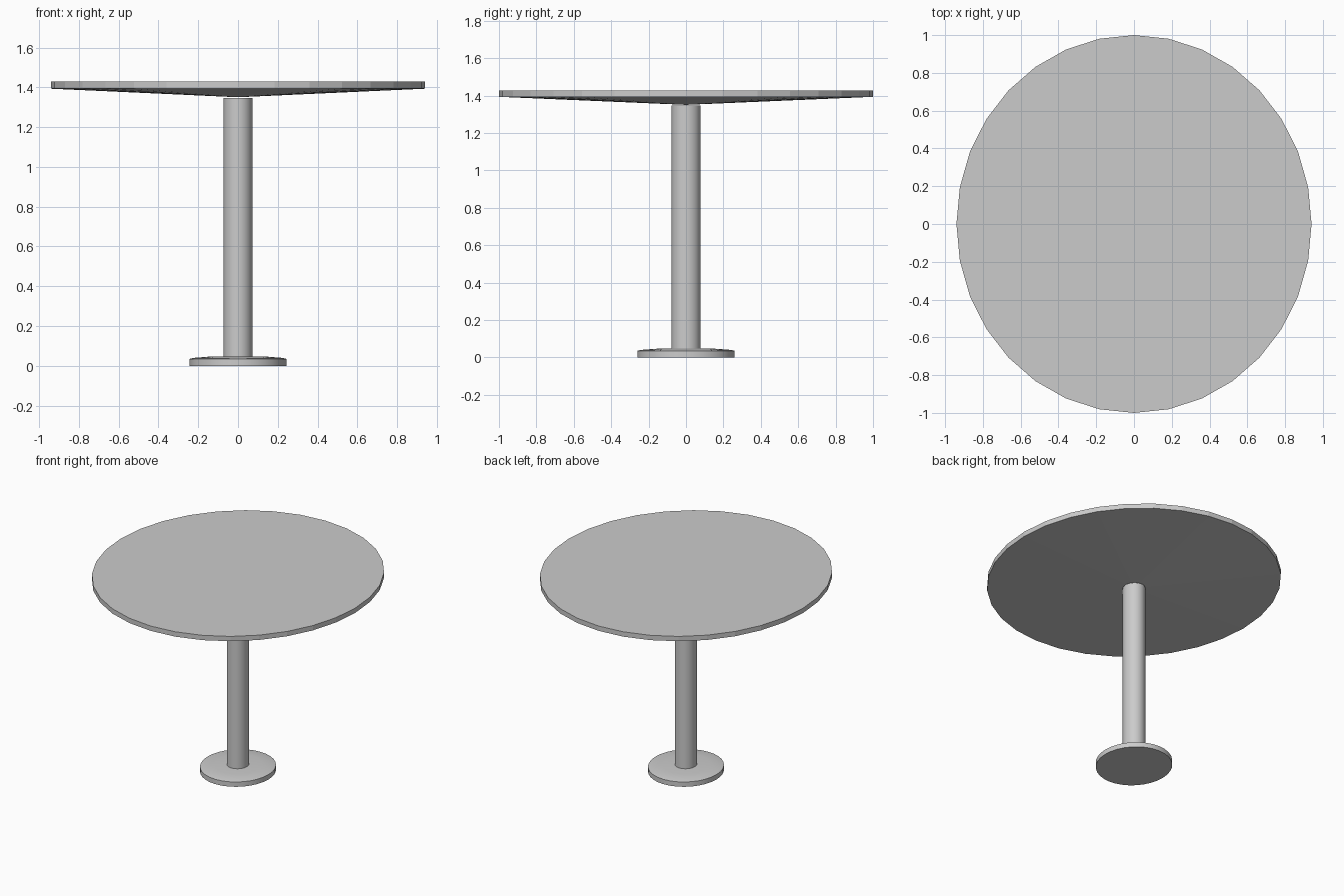
import bpy, bmesh, math

if "Cube" in bpy.data.objects:
    bpy.data.objects.remove(bpy.data.objects["Cube"])

SIDES = 32
X_SCALE = 0.94  # the whole table is slightly narrower in x


def lathe(name, profile, smooth=False):
    """Spin a (radius, z) profile around z; radius 0 makes a single pole."""
    bm = bmesh.new()
    rings = []
    for r, z in profile:
        count = SIDES if r > 0 else 1
        rings.append([bm.verts.new((X_SCALE * r * math.cos(math.tau * i / SIDES),
                                    r * math.sin(math.tau * i / SIDES), z))
                      for i in range(count)])
    for a, b in zip(rings, rings[1:]):
        for i in range(SIDES):
            j = (i + 1) % SIDES
            quad = [a[i % len(a)], a[j % len(a)], b[j % len(b)], b[i % len(b)]]
            bm.faces.new(list(dict.fromkeys(quad)))
    bmesh.ops.recalc_face_normals(bm, faces=bm.faces)
    mesh = bpy.data.meshes.new(name)
    bm.to_mesh(mesh)
    bm.free()
    obj = bpy.data.objects.new(name, mesh)
    bpy.context.collection.objects.link(obj)
    if smooth:
        bpy.context.view_layer.objects.active = obj
        obj.select_set(True)
        bpy.ops.object.shade_smooth_by_angle(angle=math.radians(30))
        obj.select_set(False)
    return obj


# Round foot with a gently domed upper side
lathe("base", [(0, 0), (0.26, 0), (0.26, 0.035), (0.24, 0.04),
               (0.16, 0.046), (0, 0.048)], smooth=True)

# Central column
lathe("column", [(0, 0.045), (0.077, 0.045), (0.077, 1.347), (0, 1.347)], smooth=True)

# Flat top with a shallow conical underside
lathe("tabletop", [(0, 1.35), (1.0, 1.393), (1.0, 1.428), (0, 1.428)])
